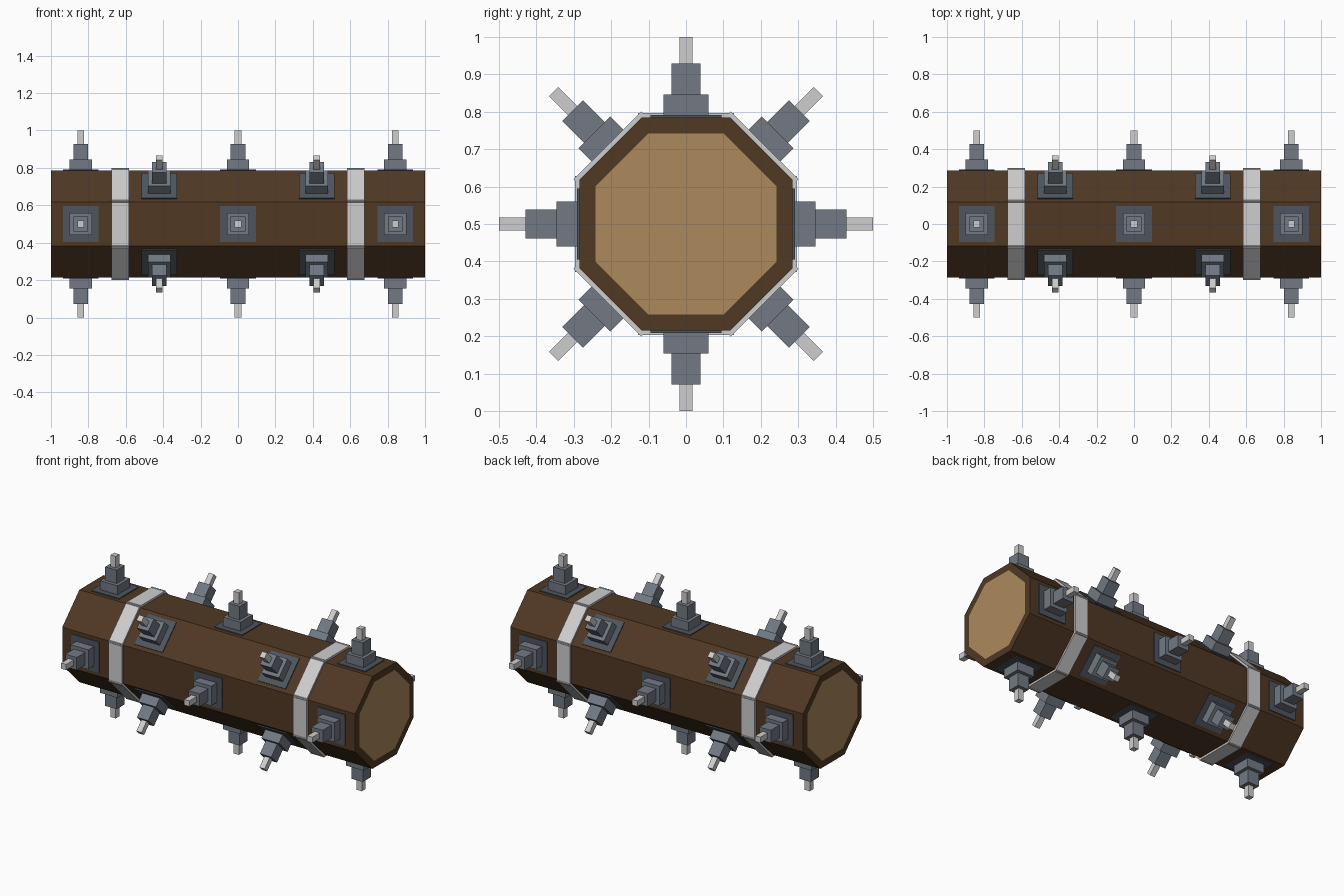
import bpy, bmesh, math
from mathutils import Matrix, Vector

cube = bpy.data.objects.get("Cube")
if cube:
    bpy.data.objects.remove(cube, do_unlink=True)

AXIS = Matrix.Translation((0, 0, 0.5))   # log axis height
APOTHEM = 0.285                          # axis to flat side


def material(name, rgb):
    lin = [((c / 255 + 0.055) / 1.055) ** 2.4 for c in rgb] + [1.0]
    m = bpy.data.materials.new(name)
    m.use_nodes = True
    m.diffuse_color = lin
    bsdf = m.node_tree.nodes["Principled BSDF"]
    bsdf.inputs["Base Color"].default_value = lin
    bsdf.inputs["Roughness"].default_value = 0.8
    return m


bark = material("dark_wood", (80, 56, 36))
cut_wood = material("cut_wood", (172, 137, 92))
steel = material("blue_grey_steel", (114, 121, 132))
dark_steel = material("dark_steel", (78, 85, 94))
pale_metal = material("pale_metal", (206, 206, 206))


def finish(bm, name, mats):
    bmesh.ops.recalc_face_normals(bm, faces=bm.faces[:])
    mesh = bpy.data.meshes.new(name)
    bm.to_mesh(mesh)
    bm.free()
    for m in mats:
        mesh.materials.append(m)
    obj = bpy.data.objects.new(name, mesh)
    bpy.context.collection.objects.link(obj)
    return obj


def add_box(bm, lo, hi, matrix, slot=0):
    """Box between two corners, placed by matrix."""
    size = Vector(hi) - Vector(lo)
    mid = (Vector(hi) + Vector(lo)) / 2
    new = bmesh.ops.create_cube(bm, size=1, matrix=matrix @ Matrix.Translation(mid)
                                @ Matrix.Diagonal((*size, 1)))
    for f in {f for v in new["verts"] for f in v.link_faces}:
        f.material_index = slot


def around(x, step):
    """Frame on the log axis with z pointing out through side number step."""
    return AXIS @ Matrix.Translation((x, 0, 0)) @ Matrix.Rotation(step * math.pi / 4, 4, 'X')


# Octagonal log with inset cut ends
bm = bmesh.new()
r = APOTHEM / math.cos(math.pi / 8)
turn = Matrix.Rotation(math.pi / 2, 4, 'Y') @ Matrix.Rotation(math.pi / 8, 4, 'Z')
bmesh.ops.create_cone(bm, cap_ends=True, segments=8, radius1=r, radius2=r, depth=2,
                      matrix=AXIS @ turn)
ends = [f for f in bm.faces if len(f.verts) == 8]
bmesh.ops.inset_individual(bm, faces=ends, thickness=0.046)
for f in bm.faces:
    f.material_index = 1 if len(f.verts) == 8 else 0
finish(bm, "log", [bark, cut_wood])

# Metal bands, each made of eight overlapping straps
for side, x in (("right", -0.63), ("left", 0.63)):
    bm = bmesh.new()
    for step in range(8):
        add_box(bm, (-0.046, -0.128, 0.28), (0.046, 0.128, 0.297), around(x, step))
    finish(bm, f"{side}_band", [pale_metal])

# Stepped spikes: (half width, bottom, top, material slot)
STAGES = [(0.095, 0.275, 0.291, 0),
          (0.06, 0.28, 0.346, 1),
          (0.039, 0.34, 0.429, 1),
          (0.0175, 0.42, 0.5, 2)]


def spike(name, x, step):
    bm = bmesh.new()
    for half, low, high, slot in STAGES:
        add_box(bm, (-half, -half, low), (half, half, high), around(x, step), slot)
    finish(bm, name, [dark_steel, steel, pale_metal])


for step in range(8):
    # flat sides carry three spikes, slanted sides two
    for i, x in enumerate((-0.42, 0.42) if step % 2 else (-0.84, 0, 0.84)):
        spike(f"spike_side{step + 1}_{i + 1}", x, step)
